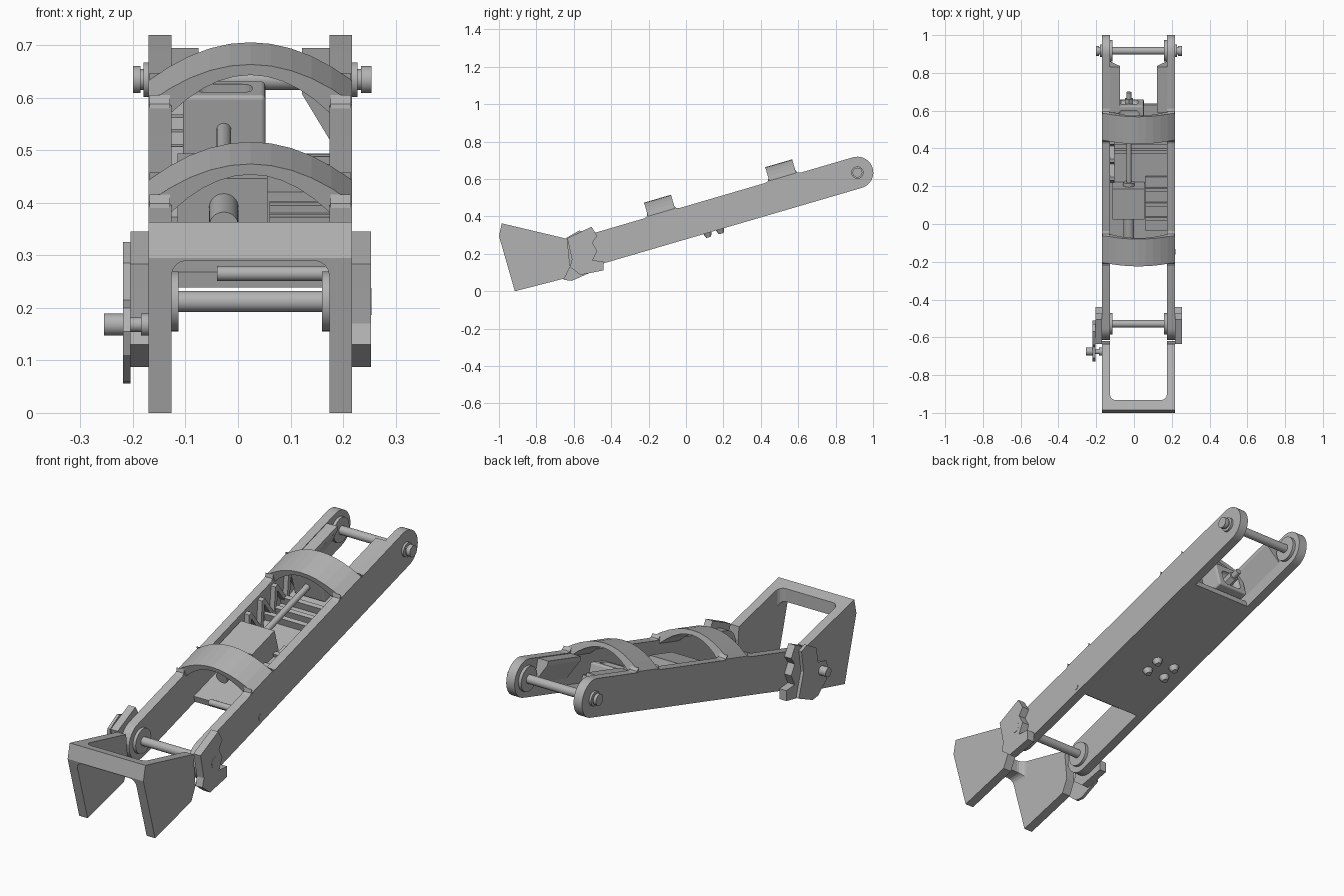
import bpy, bmesh, math
from mathutils import Matrix, Vector

cube = bpy.data.objects.get("Cube")
if cube:
    bpy.data.objects.remove(cube)

grey = bpy.data.materials.new("plain grey")
grey.use_nodes = True
COLOUR = (0.45, 0.45, 0.45, 1)
grey.diffuse_color = COLOUR
grey.node_tree.nodes["Principled BSDF"].inputs["Base Color"].default_value = COLOUR

# Arm frame: y runs up the arm from the lower pin, z is square to it
TILT = math.radians(16.3)
ARM = Matrix.Translation((0, -0.528, 0.212)) @ Matrix.Rotation(TILT, 4, 'X')
WORLD = Matrix.Identity(4)
XL, XR, WALL = -0.17, 0.217, 0.043
MID = (XL + XR) / 2
REACH, HALF = 1.505, 0.085


def finish(name, bm, frame=ARM, smooth=False):
    bmesh.ops.recalc_face_normals(bm, faces=bm.faces)
    bm.transform(frame)
    mesh = bpy.data.meshes.new(name)
    bm.to_mesh(mesh)
    bm.free()
    mesh.materials.append(grey)
    ob = bpy.data.objects.new(name, mesh)
    bpy.context.collection.objects.link(ob)
    if smooth:
        bpy.ops.object.select_all(action='DESELECT')
        ob.select_set(True)
        bpy.context.view_layer.objects.active = ob
        bpy.ops.object.shade_smooth_by_angle(angle=math.radians(35))
    return ob


def extrude(name, points, step, frame=ARM, smooth=False):
    bm = bmesh.new()
    face = bm.faces.new([bm.verts.new(p) for p in points])
    new = bmesh.ops.extrude_face_region(bm, geom=[face])["geom"]
    bmesh.ops.translate(bm, vec=step, verts=[v for v in new if isinstance(v, bmesh.types.BMVert)])
    return finish(name, bm, frame, smooth)


def plate(name, outline, x0, x1, frame=ARM, smooth=False):
    return extrude(name, [(x0, y, z) for y, z in outline], Vector((x1 - x0, 0, 0)), frame, smooth)


def box(name, x, y, z, frame=ARM, bevel=0.0):
    bm = bmesh.new()
    bmesh.ops.create_cube(bm, size=1)
    for v in bm.verts:
        for i, (a, b) in enumerate((x, y, z)):
            v.co[i] = a if v.co[i] < 0 else b
    if bevel:
        bmesh.ops.bevel(bm, geom=bm.edges[:], offset=bevel, segments=4, profile=0.5, affect='EDGES')
    return finish(name, bm, frame)


def rod(name, start, axis, length, radius, frame=ARM, tip=None, sides=28):
    bm = bmesh.new()
    bmesh.ops.create_cone(bm, cap_ends=True, segments=sides, radius1=radius,
                          radius2=radius if tip is None else tip, depth=length)
    d = Vector({'x': (1, 0, 0), 'y': (0, 1, 0), 'z': (0, 0, 1)}[axis])
    bm.transform(Matrix.Translation(Vector(start) + d * length / 2) @ d.to_track_quat('Z', 'Y').to_matrix().to_4x4())
    return finish(name, bm, frame, True)


def cut(ob, *cutters):
    for c in cutters:
        c.hide_render = True
        mod = ob.modifiers.new("cut", 'BOOLEAN')
        mod.operation, mod.solver, mod.object = 'DIFFERENCE', 'EXACT', c
    dg = bpy.context.evaluated_depsgraph_get()
    ob.data = bpy.data.meshes.new_from_object(ob.evaluated_get(dg))
    ob.modifiers.clear()
    for c in cutters:
        bpy.data.objects.remove(c)


def hole(y, z, radius, frame=WORLD):
    return rod("cutter", (-0.4, y, z), 'x', 0.8, radius, frame)


# Long side rails with fully rounded ends
turn = [math.radians(-90 + 10 * i) for i in range(19)]
rail = [(REACH + HALF * math.cos(a), HALF * math.sin(a)) for a in turn]
rail += [(-HALF * math.cos(a), -HALF * math.sin(a)) for a in turn]
for side, x0 in (("right", XL), ("left", XR - WALL)):
    plate(side + "_rail", rail, x0, x0 + WALL, smooth=True)

# Floor between the rails, with low steps and ribs
INNER = (XL + WALL - 0.002, XR - WALL + 0.002)
box("floor", INNER, (0.387, 1.19), (-HALF, -0.055))
box("floor_step", (0.06, INNER[1]), (0.50, 0.80), (-0.056, -0.035))
for s in (0.56, 0.64, 0.72, 0.93, 0.98, 1.05):
    box("floor_rib", (0.06 if s < 0.8 else INNER[0], INNER[1]), (s, s + 0.02), (-0.056, -0.02))

# Zigzag web on the inside of one rail
for i in range(4):
    a = 0.76 + 0.1 * i
    for b in (a, a + 0.1):
        plate("web_strut", [(b, -0.06), (b + 0.02, -0.06), (a + 0.07, 0.07), (a + 0.05, 0.07)],
              INNER[0], INNER[0] + 0.025)

# Tapered lips near the far end
for wall, edge in ((INNER[0], -0.075), (INNER[1], 0.122)):
    extrude("rail_lip", [(wall, 1.19, HALF - 0.003), (edge, 1.19, HALF - 0.003),
                         (edge, 1.19, HALF - 0.022), (wall, 1.19, -0.03)], Vector((0, 0.25, 0)))

# Arched straps
steps = [-1 + i / 5 for i in range(11)]
arch = [(MID + 0.1935 * k, 0.09 + 0.076 * (1 - k * k)) for k in steps]
under = [(MID + 0.151 * k, 0.07 + 0.075 * (1 - k * k)) for k in reversed(steps)]
section = arch + [(XR, 0.07)] + under + [(XL, 0.07)]
for s in (0.365, 1.04):
    extrude("arched_strap", [(x, s, z) for x, z in section], Vector((0, 0.15, 0)))
    for x0 in (XL, XR - WALL):
        for edge, out in ((s, -0.025), (s + 0.15, 0.025)):
            plate("strap_fillet", [(edge, 0.084), (edge + out, 0.084), (edge + out * 0.3, 0.09),
                                   (edge, 0.105)], x0 + 0.002, x0 + WALL - 0.002)

# Pivot pins with washers, collars and grooved heads
for label, s in (("lower", 0), ("upper", REACH)):
    rod(label + "_pin", (-0.2, s, 0), 'x', 0.447, 0.02)
    for x0, x1, r in ((INNER[0], -0.113, 0.057), (0.16, INNER[1], 0.057),
                      (-0.180, XL, 0.033), (XR, 0.227, 0.033),
                      (-0.200, -0.186, 0.026), (0.234, 0.254, 0.026)):
        rod(label + "_pin_collar", (x0, s, 0), 'x', x1 - x0, r)
rod("small_cross_pin", (-0.04, 0.381, -0.056), 'x', 0.259, 0.014)

# Drive block with screws above and bolts below
block = box("drive_block", (-0.115, 0.056), (0.595, 0.765), (-0.06, 0.07))
spots = [(-0.032 + i * 0.048, 0.68 + j * 0.035) for i in (-1, 1) for j in (-1, 1)]
cut(block, *[rod("cutter", (x, s, 0.05), 'z', 0.05, 0.011) for x, s in spots])
for x, s in spots:
    rod("floor_bolt", (x, s, -0.109), 'z', 0.026, 0.013, tip=0.024)

# Drive shaft and its carriage
rod("motor_barrel", (-0.027, 0.47, 0.012), 'y', 0.14, 0.028)
rod("shaft_collar", (-0.027, 0.76, 0.012), 'y', 0.025, 0.03)
rod("drive_shaft", (-0.027, 0.76, 0.012), 'y', 0.52, 0.014)
carriage = box("carriage", (-0.105, 0.052), (1.12, 1.225), (-0.05, 0.08), bevel=0.008)
cut(carriage, box("cutter", (-0.08, 0.027), (1.145, 1.2), (0.03, 0.12), bevel=0.02),
    box("cutter", (-0.075, 0.022), (1.2, 1.3), (-0.035, 0.045), bevel=0.02))
rod("shaft_nut", (-0.027, 1.2, 0.012), 'y', 0.045, 0.024, sides=6)

# Front bracket: two cheeks and a crossbar with rounded inner corners
bracket = plate("front_bracket", [(-0.985, 0.363), (-1, 0.295), (-0.915, 0), (-0.65, 0.068),
                                  (-0.62, 0.13), (-0.635, 0.28)], XL, XR, WORLD)
gap = (XL + WALL, XR - WALL)
cut(bracket, box("cutter", gap, (-1.2, -0.4), (-0.2, 0.29), WORLD, 0.03),
    box("cutter", gap, (-0.932, -0.4), (-0.2, 0.6), WORLD, 0.03), hole(-0.68, 0.168, 0.022))

# Hinge fittings joining bracket and rails
fitting = [(-0.635, 0.283), (-0.505, 0.345), (-0.475, 0.295), (-0.50, 0.26), (-0.475, 0.215), (-0.50, 0.165),
           (-0.44, 0.16), (-0.44, 0.112), (-0.565, 0.087), (-0.62, 0.13), (-0.61, 0.17), (-0.625, 0.24)]
latch = [(-0.64, 0.285), (-0.57, 0.325), (-0.53, 0.31), (-0.545, 0.21), (-0.51, 0.10), (-0.61, 0.056),
         (-0.65, 0.06), (-0.71, 0.11), (-0.728, 0.155), (-0.71, 0.2), (-0.65, 0.215)]
for name, outline, x0, x1 in (("left_hinge_fitting", fitting, XR, 0.253),
                              ("right_hinge_fitting", fitting, -0.205, XL),
                              ("latch_plate", latch, -0.219, -0.205)):
    part = plate(name, outline, x0, x1, WORLD)
    cut(part, hole(-0.595, 0.265, 0.018), hole(-0.555, 0.127, 0.018))

# Latch knob
rod("latch_pin", (-0.225, -0.675, 0.168), 'x', 0.06, 0.014, WORLD)
rod("latch_knob", (-0.255, -0.675, 0.168), 'x', 0.036, 0.021, WORLD)
rod("latch_collar", (-0.185, -0.675, 0.168), 'x', 0.02, 0.021, WORLD)
